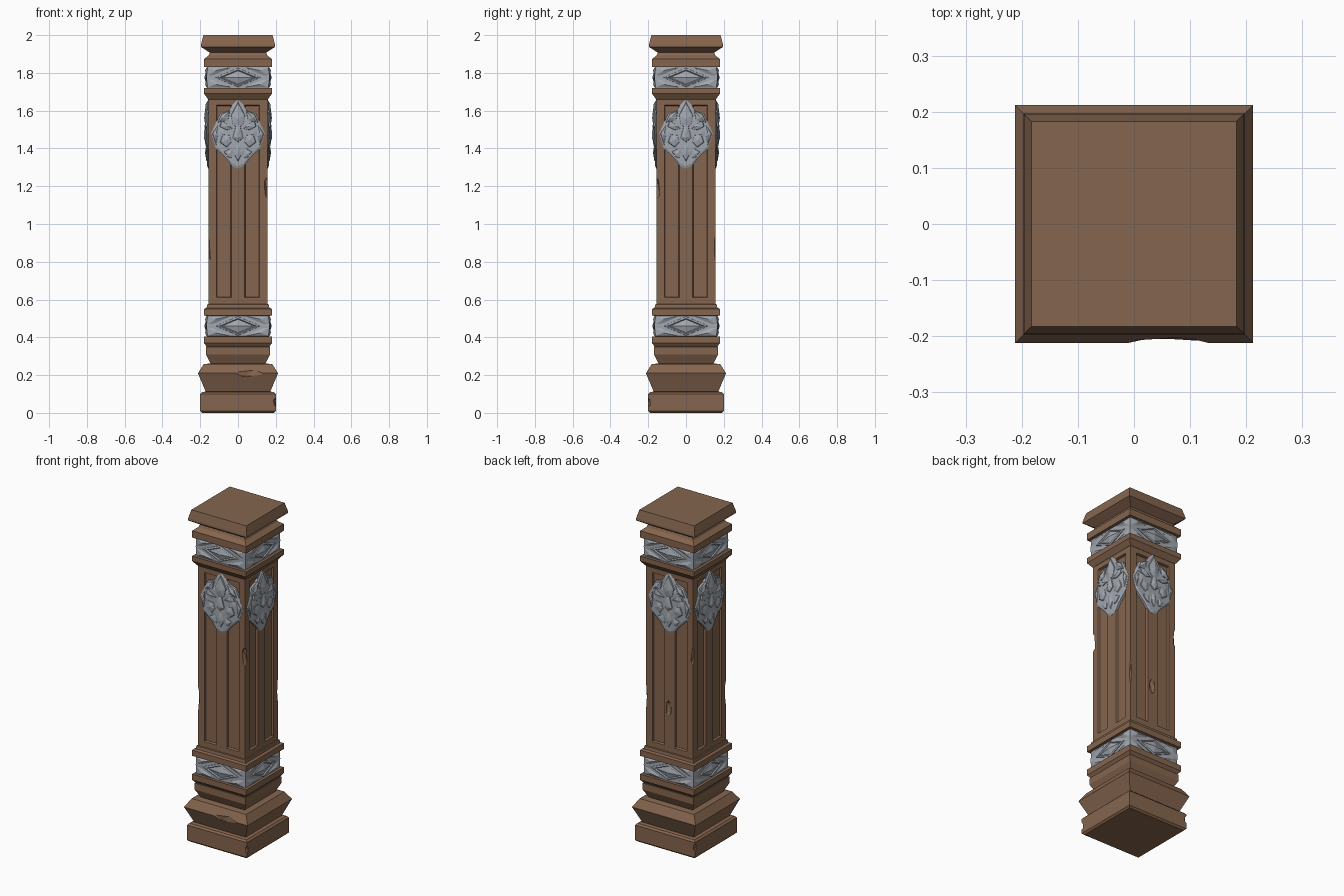
import bpy, bmesh, math
from mathutils import Matrix, Vector

if "Cube" in bpy.data.objects:
    bpy.data.objects.remove(bpy.data.objects["Cube"])


def material(name, color):
    m = bpy.data.materials.new(name)
    m.diffuse_color = (*color, 1)
    m.use_nodes = True
    m.node_tree.nodes["Principled BSDF"].inputs["Base Color"].default_value = m.diffuse_color
    return m


WOOD = material("brown wood", (0.235, 0.130, 0.077))
SILVER = material("grey silver", (0.36, 0.39, 0.43))


def finish(name, bm, mat):
    bmesh.ops.recalc_face_normals(bm, faces=bm.faces)
    me = bpy.data.meshes.new(name)
    bm.to_mesh(me)
    bm.free()
    me.materials.append(mat)
    ob = bpy.data.objects.new(name, me)
    bpy.context.collection.objects.link(ob)
    return ob


def loft_rings(bm, rings):
    """Skin equal rings of points and cap both ends."""
    vs = [[bm.verts.new(p) for p in r] for r in rings]
    n = len(vs[0])
    for a, b in zip(vs, vs[1:]):
        for i in range(n):
            bm.faces.new((a[i], a[(i + 1) % n], b[(i + 1) % n], b[i]))
    bm.faces.new(vs[0])
    bm.faces.new(vs[-1])


def square_stack(name, profile, mat):
    """Square turned moulding from (half width, height) pairs."""
    bm = bmesh.new()
    loft_rings(bm, [[(x * h, y * h, z) for x, y in ((-1, -1), (1, -1), (1, 1), (-1, 1))]
                    for h, z in profile])
    return finish(name, bm, mat)


def gem(bm, outline, rings, center):
    """Relief on the front: outline shrunk to each (scale, depth) about center."""
    cu, cz = center
    loft_rings(bm, [[(cu + (u - cu) * s, -d, cz + (z - cz) * s) for u, z in outline]
                    for s, d in rings])


def pair(bm, outline, rings, center):
    """A relief and its mirror image."""
    gem(bm, outline, rings, center)
    gem(bm, [(-u, z) for u, z in outline], rings, (-center[0], center[1]))


def four_sides(name, bm, mat):
    geo = bm.verts[:] + bm.edges[:] + bm.faces[:]
    for k in (1, 2, 3):
        new = bmesh.ops.duplicate(bm, geom=geo)["geom"]
        bmesh.ops.rotate(bm, verts=[v for v in new if isinstance(v, bmesh.types.BMVert)],
                         cent=(0, 0, 0), matrix=Matrix.Rotation(k * math.pi / 2, 3, 'Z'))
    bmesh.ops.remove_doubles(bm, verts=bm.verts, dist=1e-5)
    return finish(name, bm, mat)


# Wooden mouldings
plinth = square_stack("plinth", [(.19, 0), (.2, .01), (.2, .1), (.19, .11), (.16, .115)], WOOD)
flare = square_stack("flared_base", [(.165, .11), (.172, .115), (.212, .21), (.182, .258), (.146, .262),
                                     (.17, .31), (.17, .35), (.16, .352)], WOOD)
square_stack("lower_ledge", [(.163, .348), (.18, .37), (.18, .405), (.16, .406)], WOOD)
square_stack("shaft_foot_ledge", [(.16, .513), (.18, .515), (.18, .55), (.166, .556),
                                  (.163, .574), (.15, .578)], WOOD)
square_stack("shaft_head_ledge", [(.15, 1.658), (.158, 1.66), (.18, 1.69), (.18, 1.72), (.16, 1.721)], WOOD)
square_stack("upper_ledge", [(.16, 1.83), (.18, 1.832), (.18, 1.873), (.155, 1.893), (.15, 1.905)], WOOD)
square_stack("capital", [(.15, 1.89), (.15, 1.908), (.197, 1.938), (.196, 1.95), (.183, 2.0)], WOOD)

# Shaft with two sunken panels on each side
bm = bmesh.new()
us, zs = (-.157, -.115, -.035, .035, .115, .157), (.57, .61, 1.63, 1.67)
grid = [[bm.verts.new((u, -.157, z)) for u in us] for z in zs]
for j in range(3):
    for i in range(5):
        bm.faces.new((grid[j][i], grid[j][i + 1], grid[j + 1][i + 1], grid[j + 1][i]))
bm.normal_update()
panels = [f for f in bm.faces if .03 < abs(f.calc_center_median().x) < .115
          and .7 < f.calc_center_median().z < 1.6]
bmesh.ops.inset_individual(bm, faces=panels, thickness=.006, depth=-.012)
shaft = four_sides("shaft", bm, WOOD)
bm = bmesh.new()
bm.from_mesh(shaft.data)
bmesh.ops.holes_fill(bm, edges=[e for e in bm.edges if e.is_boundary], sides=0)
bmesh.ops.recalc_face_normals(bm, faces=bm.faces)
bm.to_mesh(shaft.data)
bm.free()

# Chips worn into the wood
CHIPS = [(shaft, (-.172, -.172, .86), (.034, .034, .13)),
         (shaft, (.172, -.172, 1.19), (.042, .042, .09)),
         (shaft, (.172, .172, .87), (.032, .032, .13)),
         (shaft, (-.172, .172, 1.2), (.036, .036, .09)),
         (shaft, (.005, .163, .84), (.022, .018, .06)),
         (flare, (.06, -.225, .212), (.11, .027, .04)),
         (plinth, (.21, -.21, .055), (.028, .028, .035)),
         (plinth, (-.21, .21, .07), (.028, .028, .035))]
for n, (target, pos, size) in enumerate(CHIPS):
    bm = bmesh.new()
    bmesh.ops.create_icosphere(bm, subdivisions=1, radius=1)
    bmesh.ops.transform(bm, verts=bm.verts,
                        matrix=Matrix.Translation(pos) @ Matrix.Diagonal(Vector((*size, 1))))
    cutter = finish("chip_cutter_%d" % n, bm, WOOD)
    cutter.hide_render = True
    cutter.hide_viewport = True
    mod = target.modifiers.new("chip", 'BOOLEAN')
    mod.operation, mod.solver, mod.object = 'DIFFERENCE', 'EXACT', cutter

# Silver bands with faceted lozenges
for name, z in (("lower_band", .46), ("upper_band", 1.776)):
    square_stack(name, [(.164, z - .056), (.166, z), (.164, z + .056)], SILVER)
    bm = bmesh.new()
    gem(bm, [(-.125, z), (0, z - .052), (.125, z), (0, z + .052)],
        [(1, .155), (.95, .169), (.78, .173), (.68, .167), (.02, .178)], (0, z))
    for s in (-1, 1):
        pair(bm, [(.03, z + s * .054), (.165, z + s * .054), (.165, z + s * .006), (.135, z + s * .008)],
             [(1, .155), (.95, .165), (.05, .174)], (.12, z + s * .036))
    four_sides(name + "_lozenges", bm, SILVER)

# Silver beast-head shields
half = [(.028, 1.632), (.05, 1.60), (.095, 1.585), (.115, 1.54), (.142, 1.48), (.118, 1.40), (.06, 1.345), (.03, 1.305)]
outline = [(0, 1.66)] + half + [(0, 1.293)] + [(-u, z) for u, z in reversed(half)]
bm = bmesh.new()
gem(bm, outline, [(1, .14), (1, .158), (.93, .163), (.72, .164), (.6, .168)], (0, 1.49))
# forehead, nose, muzzle
gem(bm, [(0, 1.65), (-.04, 1.575), (-.03, 1.525), (0, 1.5), (.03, 1.525), (.04, 1.575)],
    [(1, .155), (.9, .17), (.05, .179)], (0, 1.56))
gem(bm, [(-.012, 1.53), (.012, 1.53), (.032, 1.455), (0, 1.43), (-.032, 1.455)],
    [(1, .155), (.85, .173), (.3, .181)], (0, 1.465))
gem(bm, [(-.014, 1.43), (.014, 1.43), (.02, 1.36), (0, 1.325), (-.02, 1.36)],
    [(1, .155), (.8, .168), (.1, .174)], (0, 1.38))
# brows, cheeks, jaw tufts, mane
pair(bm, [(.018, 1.505), (.09, 1.55), (.1, 1.515), (.06, 1.495)],
     [(1, .155), (.85, .172), (.1, .177)], (.06, 1.517))
pair(bm, [(.04, 1.475), (.085, 1.48), (.1, 1.43), (.06, 1.4), (.03, 1.43)],
     [(1, .155), (.8, .17), (.1, .176)], (.06, 1.445))
pair(bm, [(.028, 1.41), (.08, 1.385), (.05, 1.35), (.028, 1.345)],
     [(1, .155), (.8, .167), (.1, .172)], (.045, 1.37))
pair(bm, [(.04, 1.605), (.09, 1.58), (.11, 1.535), (.05, 1.545)],
     [(1, .155), (.85, .168), (.1, .176)], (.075, 1.565))
pair(bm, [(.105, 1.53), (.138, 1.48), (.115, 1.41), (.105, 1.46)],
     [(1, .155), (.8, .166), (.1, .17)], (.116, 1.475))
four_sides("beast_shields", bm, SILVER)
